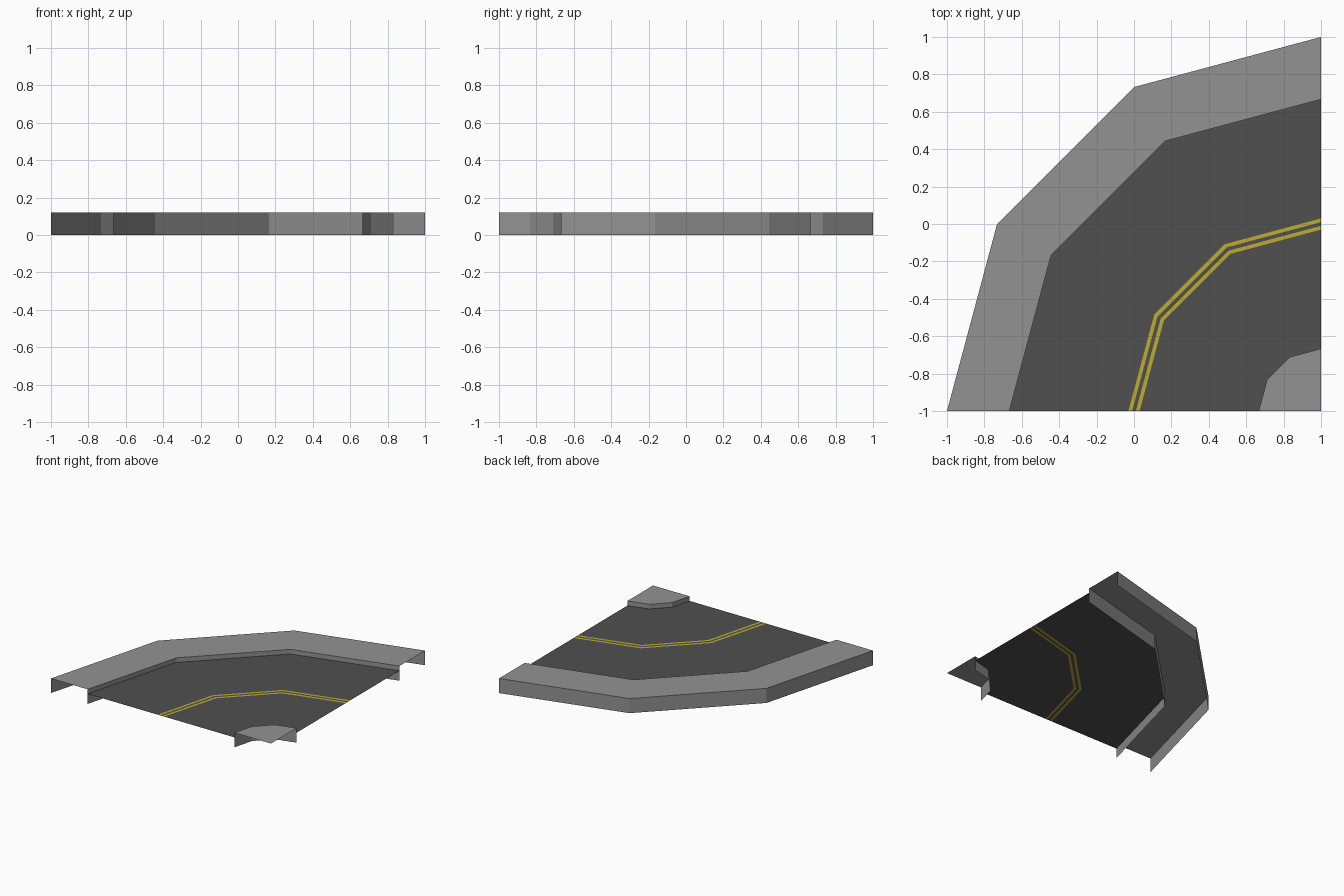
import bpy, bmesh, math

if "Cube" in bpy.data.objects:
    bpy.data.objects.remove(bpy.data.objects["Cube"])

# Road bend: every part is a profile swept a quarter turn about one corner
CENTRE = (1.0, -1.0)
ANGLES = [math.radians(a) for a in (90, 120, 150, 180)]
TOP, ROAD = 0.12, 0.082


def material(name, rgb):
    m = bpy.data.materials.new(name)
    m.diffuse_color = (*rgb, 1)
    m.use_nodes = True
    m.node_tree.nodes["Principled BSDF"].inputs["Base Color"].default_value = m.diffuse_color
    return m


concrete = material("concrete grey", (0.288, 0.288, 0.288))
asphalt = material("asphalt dark grey", (0.08, 0.08, 0.08))
yellow = material("line yellow", (0.515, 0.413, 0.03))


def sweep(name, profile, mats, pattern=(0,)):
    """Sweep (radius, z) points through ANGLES; pattern gives each strip's material."""
    bm = bmesh.new()
    rows = [[bm.verts.new((CENTRE[0] + r * math.cos(a), CENTRE[1] + r * math.sin(a), z))
             for r, z in profile] for a in ANGLES]
    for p, q in zip(rows, rows[1:]):
        for i in range(len(profile) - 1):
            f = bm.faces.new((p[i], p[i + 1], q[i + 1], q[i]))
            f.material_index = pattern[i % len(pattern)]
    bmesh.ops.remove_doubles(bm, verts=bm.verts[:], dist=1e-5)
    mesh = bpy.data.meshes.new(name)
    bm.to_mesh(mesh)
    bm.free()
    for m in mats:
        mesh.materials.append(m)
    obj = bpy.data.objects.new(name, mesh)
    bpy.context.collection.objects.link(obj)
    return obj


# Outer pavement: curb wall, top and outside wall, open underneath
R_IN, R_OUT = 1 / 3, 5 / 3
sweep("outer_pavement", [(R_OUT, 0), (R_OUT, TOP), (2, TOP), (2, 0)], [concrete])

# Inner corner pavement: top and curb wall
sweep("inner_pavement", [(0, TOP), (R_IN, TOP), (R_IN, 0)], [concrete])

# Road sheet with the double centre line cut into it
radii = (R_IN, 0.97, 0.99, 1.01, 1.03, R_OUT)
sweep("road_surface", [(r, ROAD) for r in radii], [asphalt, yellow], (0, 1))
